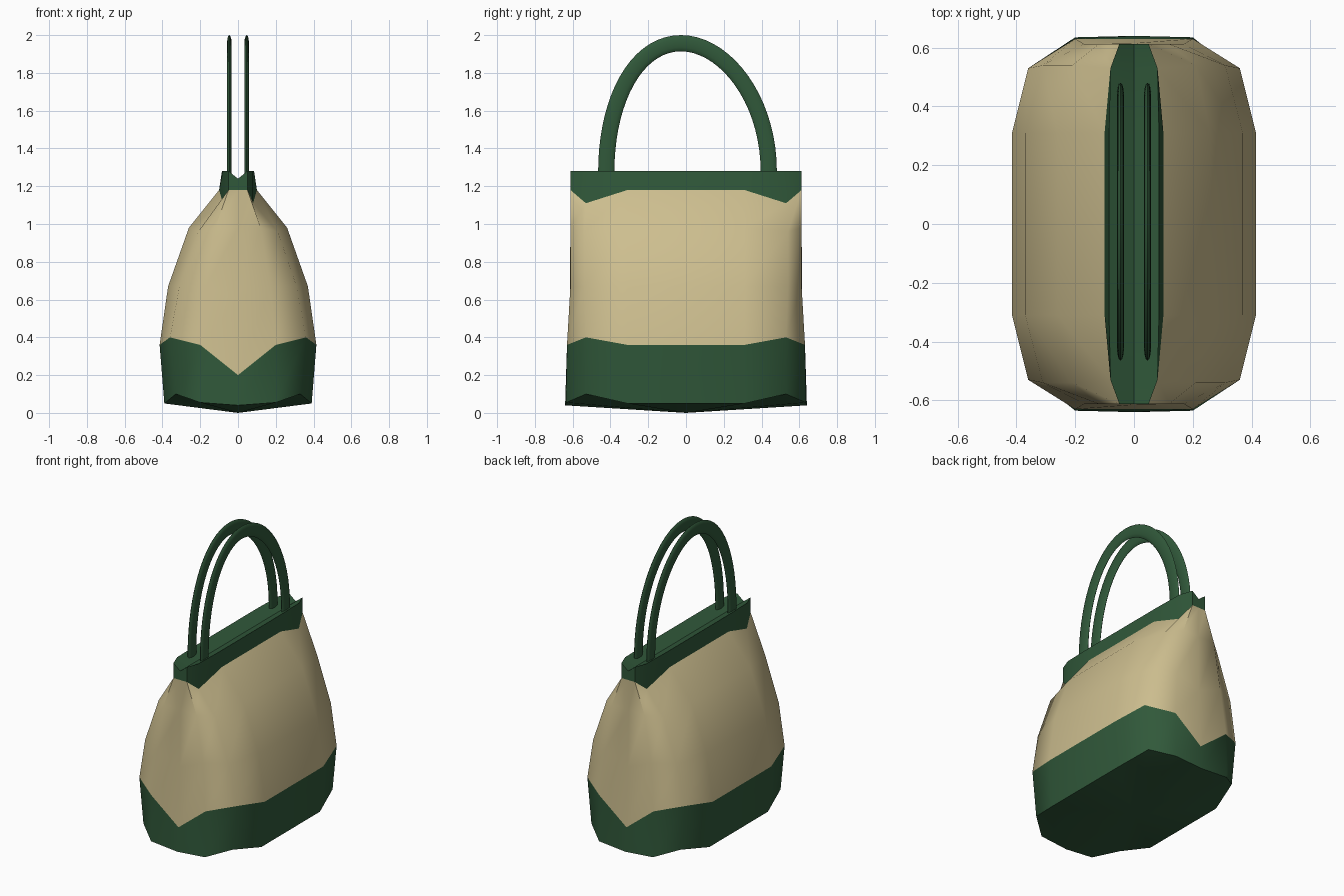
import bpy
import bmesh
import math
from mathutils import Vector

cube = bpy.data.objects.get("Cube")
if cube:
    bpy.data.objects.remove(cube, do_unlink=True)


def make_material(name, colour):
    material = bpy.data.materials.new(name)
    material.use_nodes = True
    material.diffuse_color = colour
    material.node_tree.nodes["Principled BSDF"].inputs["Base Color"].default_value = colour
    return material


green = make_material("dark green leather", (0.030, 0.098, 0.042, 1))
tan = make_material("tan canvas", (0.61, 0.515, 0.275, 1))


def finish(bm, name, material, angle):
    bmesh.ops.recalc_face_normals(bm, faces=bm.faces)
    mesh = bpy.data.meshes.new(name)
    bm.to_mesh(mesh)
    bm.free()
    mesh.materials.append(material)
    obj = bpy.data.objects.new(name, mesh)
    bpy.context.collection.objects.link(obj)
    bpy.ops.object.select_all(action="DESELECT")
    obj.select_set(True)
    bpy.context.view_layer.objects.active = obj
    bpy.ops.object.shade_smooth_by_angle(angle=math.radians(angle))
    return obj


def make_ring(bm, side, corner, end, middle):
    """Mirror one quarter section into a full 14-point loop."""
    quarter = [side, corner, end]

    def place(points, sx, sy):
        return [bm.verts.new((x * sx, y * sy, z)) for x, y, z in points]

    return (place(quarter, 1, 1) + place([middle], 1, 1)
            + place(quarter[::-1], -1, 1) + place(quarter, -1, -1)
            + place([middle], 1, -1) + place(quarter[::-1], 1, -1))


def bridge(bm, low, high):
    count = len(low)
    for i in range(count):
        j = (i + 1) % count
        bm.faces.new((low[i], low[j], high[j], high[i]))


def make_shell(bm, sections):
    rings = [make_ring(bm, *section) for section in sections]
    for low, high in zip(rings, rings[1:]):
        bridge(bm, low, high)
    return rings


# Quarter sections from floor to rim: side, corner, end, middle of the end
floor = [(.39, .31, .05), (.33, .53, .1), (.2, .635, .055), (0, .64, .04)]
base_top = [(.415, .31, .36), (.36, .53, .4), (.2, .63, .36), (0, .63, .2)]
belly = [(.37, .31, .67), (.31, .54, .67), (.17, .612, .67), (0, .615, .6)]
shoulder = [(.26, .31, .98), (.21, .54, .96), (.12, .612, .98), (0, .605, .98)]
trim_low = [(.1, .31, 1.18), (.08, .53, 1.11), (.05, .612, 1.18), (0, .612, 1.18)]
rim = [(.085, .31, 1.28), (.08, .53, 1.28), (.05, .612, 1.28), (0, .612, 1.24)]

# Base with a shallow pointed underside
bm = bmesh.new()
rings = make_shell(bm, [floor, base_top])
tip = bm.verts.new((0, 0, 0))
for i, vert in enumerate(rings[0]):
    bm.faces.new((vert, rings[0][i - 1], tip))
finish(bm, "bag_base", green, 60)

# Canvas body
bm = bmesh.new()
make_shell(bm, [base_top, belly, shoulder, trim_low])
finish(bm, "bag_body", tan, 60)

# Top trim, closed by a shallow valley
bm = bmesh.new()
top = make_shell(bm, [trim_low, rim])[-1]
valley = [bm.verts.new((0, top[i].co.y, 1.24)) for i in (1, 0, 13, 12)]
valley = [top[3]] + valley + [top[10]]
for edge in ([top[i] for i in (2, 1, 0, 13, 12, 11)], top[4:10]):
    for i in range(len(edge) - 1):
        bm.faces.new((edge[i], edge[i + 1], valley[i + 1], valley[i]))
finish(bm, "top_trim", green, 40)


# Handles: flattened oval section swept along an arch
def make_handle(name, x):
    bm = bmesh.new()
    steps, sides = 36, 12

    def arch(t):
        lean = 0.008 - 0.035 * math.sin(t) ** 2
        return Vector((x, lean + 0.43 * math.cos(t), 1.28 + 0.677 * math.sin(t)))

    rings = []
    for s in range(-1, steps + 2):
        t = math.pi * min(max(s, 0), steps) / steps
        centre = arch(t)
        tangent = (arch(t + 0.01) - arch(t - 0.01)).normalized()
        if s < 0 or s > steps:
            centre.z -= 0.05
            tangent = Vector((0, 0, 1 if s < 0 else -1))
        across = tangent.cross(Vector((1, 0, 0)))
        ring = []
        for k in range(sides):
            a = math.tau * k / sides
            offset = Vector((0.012 * math.cos(a), 0, 0)) + across * 0.043 * math.sin(a)
            ring.append(bm.verts.new(centre + offset))
        rings.append(ring)
    for low, high in zip(rings, rings[1:]):
        bridge(bm, low, high)
    bm.faces.new(rings[0])
    bm.faces.new(rings[-1])
    finish(bm, name, green, 60)


make_handle("left_handle", 0.046)
make_handle("right_handle", -0.046)
